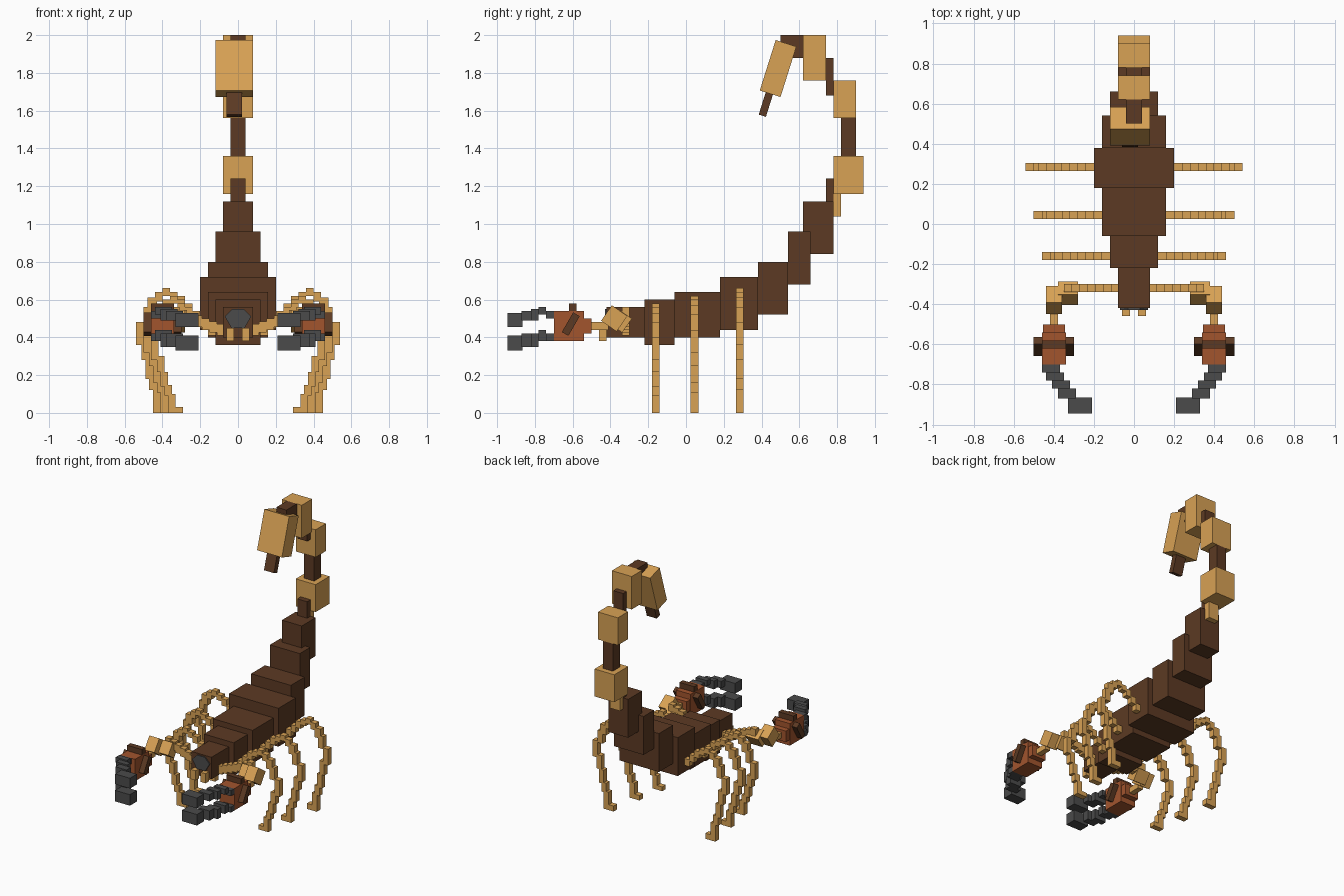
import bpy
from math import radians
from mathutils import Matrix, Vector

cube = bpy.data.objects.get("Cube")
if cube:
    bpy.data.objects.remove(cube)


def material(name, rgb):
    m = bpy.data.materials.new(name)
    m.use_nodes = True
    m.diffuse_color = (*rgb, 1)
    m.node_tree.nodes["Principled BSDF"].inputs["Base Color"].default_value = (*rgb, 1)
    return m


TAN = material("tan", (0.69, 0.36, 0.09))
BROWN = material("dark brown", (0.107, 0.042, 0.017))
RUST = material("rust", (0.36, 0.09, 0.027))
GREY = material("dark grey", (0.07, 0.07, 0.07))

FACES = [(0, 1, 3, 2), (4, 6, 7, 5), (0, 4, 5, 1), (2, 3, 7, 6), (0, 2, 6, 4), (1, 5, 7, 3)]


def blocks(name, mat, boxes, side=1, tilt=0):
    """One object from boxes (x0, x1, y0, y1, z0, z1), each tilted about its own x axis."""
    verts, faces = [], []
    rot = Matrix.Rotation(radians(tilt), 3, 'X')
    for x0, x1, y0, y1, z0, z1 in boxes:
        if side < 0:
            x0, x1 = -x1, -x0
        mid = Vector((x0 + x1, y0 + y1, z0 + z1)) / 2
        base = len(verts)
        verts += [mid + rot @ (Vector((x, y, z)) - mid)
                  for x in (x0, x1) for y in (y0, y1) for z in (z0, z1)]
        faces += [[base + i for i in f] for f in FACES]
    mesh = bpy.data.meshes.new(name)
    mesh.from_pydata(verts, [], faces)
    mesh.materials.append(mat)
    ob = bpy.data.objects.new(name, mesh)
    bpy.context.collection.objects.link(ob)
    return ob


def centred(name, mat, half, y0, y1, z0, z1):
    return blocks(name, mat, [(-half, half, y0, y1, z0, z1)])


# Body and rising abdomen
for i, seg in enumerate([(.12, -.22, -.06, .36, .60), (.16, -.06, .18, .40, .64),
                         (.20, .18, .38, .44, .72), (.16, .38, .54, .52, .80),
                         (.12, .54, .66, .68, .96), (.08, .62, .78, .84, 1.12)]):
    centred(f"body_segment_{i + 1}", BROWN, *seg)

# Head, mouth and fangs
centred("head", BROWN, .08, -.42, -.22, .40, .56)
mouth = bpy.data.meshes.new("mouth")
outline = [(-.03, .55), (-.07, .51), (-.035, .45), (.035, .45), (.07, .51), (.03, .55)]
n = len(outline)
mouth.from_pydata([(x, y, z) for y in (-.428, -.42) for x, z in outline], [],
                  [list(range(n)), list(range(2 * n - 1, n - 1, -1))]
                  + [[i, i + n, (i + 1) % n + n, (i + 1) % n] for i in range(n)])
mouth.materials.append(GREY)
bpy.context.collection.objects.link(bpy.data.objects.new("mouth", mouth))

# Tail links, alternating narrow joints and wide bulbs
centred("tail_joint_1", BROWN, .04, .74, .78, 1.10, 1.24)
centred("tail_stem", TAN, .04, .78, .82, 1.04, 1.16)
centred("tail_bulb_1", TAN, .08, .78, .94, 1.16, 1.36)
centred("tail_joint_2", BROWN, .04, .82, .90, 1.36, 1.56)
centred("tail_bulb_2", TAN, .08, .78, .90, 1.56, 1.76)
centred("tail_joint_3", BROWN, .04, .74, .78, 1.68, 1.88)
centred("tail_bulb_3", TAN, .08, .62, .74, 1.76, 2.0)
centred("tail_joint_4", BROWN, .04, .50, .62, 1.88, 2.0)
blocks("stinger_bulb", TAN, [(-.12, .08, .43, .545, 1.683, 1.963)], tilt=-17.5)
blocks("stinger_tip", BROWN, [(-.06, .02, .405, .445, 1.57, 1.71)], tilt=-17.5)

# Leg pattern as (x0, x1, z0, z1), for the rear pair
LEG = [(.18, .24, .49, .54), (.24, .28, .53, .58), (.28, .32, .57, .62), (.32, .36, .60, .64),
       (.36, .40, .62, .66), (.40, .44, .59, .64), (.43, .48, .54, .61), (.46, .50, .47, .56),
       (.50, .54, .36, .48), (.47, .51, .28, .38), (.45, .49, .18, .28), (.43, .47, .12, .19),
       (.41, .45, .04, .13), (.37, .45, 0, .04)]


def lower(z, shift):
    return z - shift * min(1, z / .36)


for side, word in ((1, "left"), (-1, "right")):
    # Three walking legs
    for pos, y, s in (("rear", .285, 0), ("middle", .045, .04), ("front", -.16, .08)):
        blocks(f"{word}_{pos}_leg", TAN,
               [(x0 - s, x1 - s, y - .02, y + .02, lower(z0, s), lower(z1, s))
                for x0, x1, z0, z1 in LEG], side)

    blocks(f"{word}_fang", TAN, [(.02, .06, -.46, -.42, .38, .45)], side)

    # Arm: stepped shoulder, tilted elbow and wrist
    blocks(f"{word}_shoulder", TAN,
           [(.07 + .04 * i, .11 + .04 * i, -.34, -.30, .41 + .015 * i, .47 + .015 * i)
            for i in range(7)], side)
    blocks(f"{word}_elbow", TAN, [(.28, .38, -.385, -.305, .44, .53),
                                  (.36, .44, -.43, -.33, .45, .55)], side, tilt=-35)
    blocks(f"{word}_wrist", TAN, [(.38, .42, -.51, -.41, .44, .48)], side)

    # Claw palm with a slanted band
    blocks(f"{word}_palm", RUST, [(.34, .46, -.70, -.54, .38, .54)], side)
    blocks(f"{word}_palm_base", RUST, [(.345, .455, -.54, -.50, .42, .50)], side)
    blocks(f"{word}_palm_band", BROWN, [(.30, .50, -.63, -.59, .41, .53)], side, tilt=-30)
    blocks(f"{word}_palm_knob", BROWN, [(.34, .46, -.62, -.58, .54, .58)], side)

    # Two stepped pincers curving inward
    steps = [(.37, .46, -.74, -.70), (.35, .44, -.78, -.74), (.32, .41, -.82, -.78),
             (.29, .38, -.87, -.82), (.21, .33, -.945, -.865)]
    for finger, heights in (("upper", [(.50, .54), (.52, .56), (.49, .55), (.49, .54), (.455, .53)]),
                            ("lower", [(.38, .42), (.38, .44), (.35, .42), (.35, .42), (.33, .41)])):
        blocks(f"{word}_{finger}_pincer", GREY,
               [(*s, *h) for s, h in zip(steps, heights)], side)
